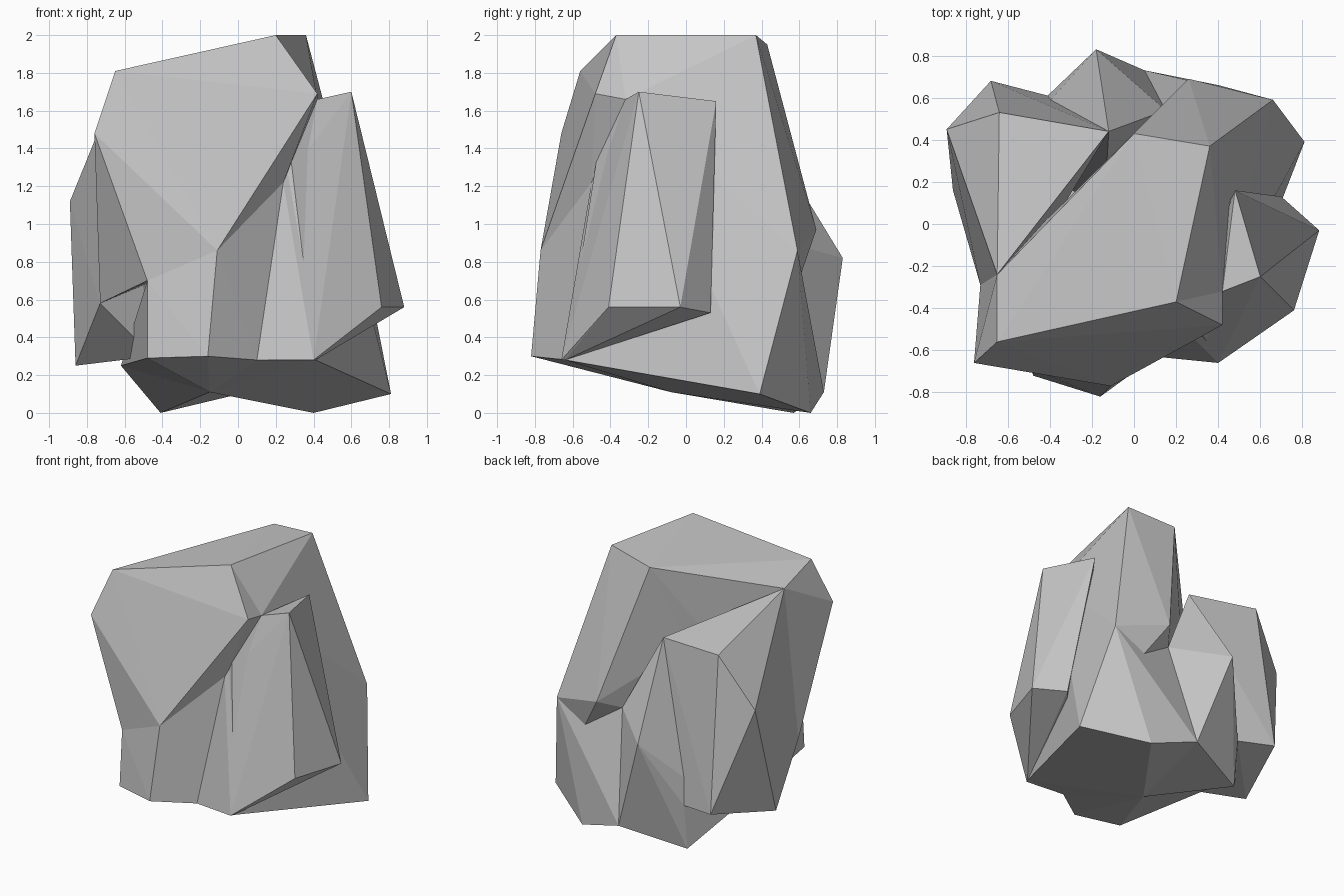
import bpy
import bmesh
from mathutils import Vector

# Remove the default cube
default_cube = bpy.data.objects.get("Cube")
if default_cube:
    bpy.data.objects.remove(default_cube, do_unlink=True)

# Plain stone material
stone = bpy.data.materials.new("grey_stone")
stone.use_nodes = True
stone_colour = (0.56, 0.56, 0.56, 1)
stone.diffuse_color = stone_colour
stone.node_tree.nodes["Principled BSDF"].inputs["Base Color"].default_value = stone_colour


def chunk(name, corners):
    """Make one flat-faced convex boulder chunk spanning the given corners."""
    bm = bmesh.new()
    verts = [bm.verts.new(Vector(c)) for c in corners]
    hull = bmesh.ops.convex_hull(bm, input=verts)
    spare = {v for v in hull["geom_interior"] if isinstance(v, bmesh.types.BMVert)}
    bmesh.ops.delete(bm, geom=list(spare), context="VERTS")
    bmesh.ops.recalc_face_normals(bm, faces=bm.faces)
    mesh = bpy.data.meshes.new(name)
    bm.to_mesh(mesh)
    bm.free()
    mesh.materials.append(stone)
    rock_part = bpy.data.objects.new(name, mesh)
    bpy.context.scene.collection.objects.link(rock_part)
    return rock_part


# Corners shared by neighbouring chunks
crown_front = (.2, -.37, 2)
crown_right = (.36, .37, 2)
crown_back = (0, .43, 1.95)
crown_left = (-.65, -.24, 1.71)
left_waist = (-.73, -.29, .58)
left_knee = (-.48, -.69, .7)
front_knee = (-.11, -.77, .86)
inner_fold = (.24, -.5, 1.22)
inner_toe = (.1, -.63, .28)
right_neck = (.42, -.32, 1.66)
right_toe = (.41, -.64, .28)
right_heel = (.81, .39, .1)
haunch = (.66, .59, .86)
back_saddle = (-.12, .44, 1.46)
back_fold = (.15, .54, .9)
back_notch = (-.41, .61, .34)
back_toe = (.05, .73, .11)
base_middle = (-.15, -.08, .11)
base_left = (-.62, .34, .25)

# Overhanging head with the broad front face
chunk("front_head", [
    crown_front, crown_back, crown_left, right_neck, inner_fold,
    front_knee, left_knee, left_waist,
    (-.65, -.56, 1.81), (-.76, -.66, 1.48),    # left brow
    (.42, -.48, 1.69), (-.2, .2, .8),          # right brow and root
])

# Narrow foot under the head
chunk("front_foot", [
    front_knee, left_knee, inner_fold, inner_toe, base_middle, base_left,
    (-.48, -.72, .29), (-.16, -.82, .3),       # front sole
    (0, 0, 1),
])

# Upper core, overhanging at the back
chunk("upper_core", [
    crown_front, crown_right, crown_back, crown_left, right_neck,
    right_toe, right_heel, haunch, back_fold,
    (.26, .69, .97),                           # back hip
])

# Lower core down to the base
chunk("lower_core", [
    haunch, back_fold, back_toe, right_heel, right_toe, inner_toe,
    base_middle,
    (.4, .66, 0),                              # back base
])

# Leaning slab on the right side
chunk("right_slab", [
    right_toe, right_neck, inner_fold, inner_toe, (.4, -.66, .28),
    (.6, -.25, 1.7), (.48, .16, 1.65),         # top edge
    (.88, -.03, .56), (.76, -.41, .56),        # outer ledge
    (.7, .13, .53),
])

# Slab on the left side and rear
chunk("left_slab", [
    crown_left, left_waist, back_saddle, back_notch,
    (-.58, .06, 1.57), (-.64, .53, 1.5),       # shoulders
    (-.89, .45, 1.12),
    (-.86, .16, .25), (-.68, .68, .37),        # lower ledge
    (-.45, -.1, .3),
])

# Pointed spur at the back
chunk("back_spur", [
    back_saddle, back_notch, back_fold, back_toe, base_middle, base_left,
    (-.18, .83, .82), (-.41, .57, 0),          # spur edge and base
])
